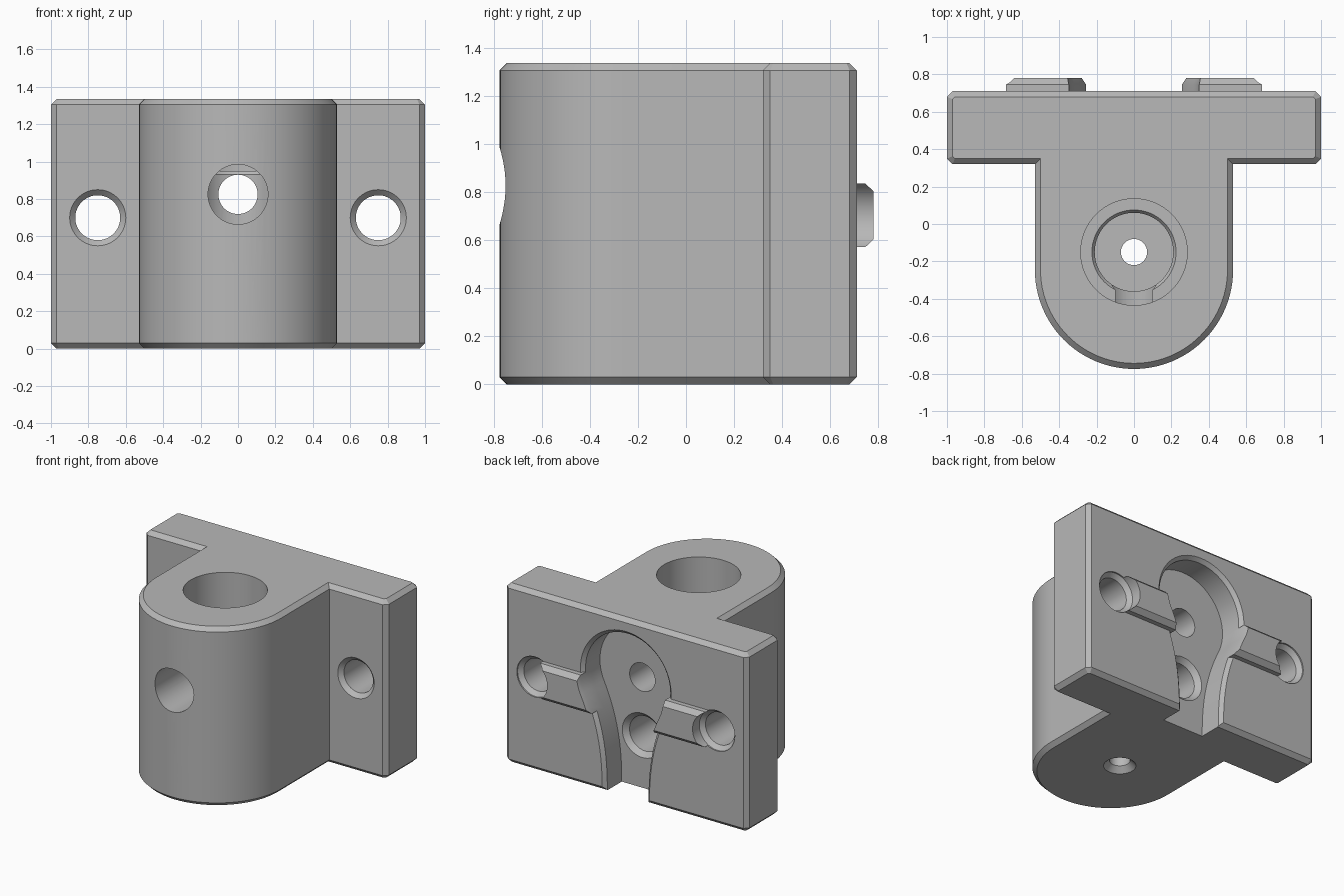
import bpy, bmesh, math
from mathutils import Vector

if "Cube" in bpy.data.objects:
    bpy.data.objects.remove(bpy.data.objects["Cube"], do_unlink=True)

HEIGHT, BACK, FRONT, CHAMFER = 1.335, 0.71, 0.32, 0.03

grey = bpy.data.materials.new("plain grey")
grey.diffuse_color = (0.48, 0.48, 0.48, 1)
grey.use_nodes = True
grey.node_tree.nodes["Principled BSDF"].inputs["Base Color"].default_value = grey.diffuse_color


def loft(name, rings):
    """Closed solid through a list of equal-length point rings."""
    bm = bmesh.new()
    loops = [[bm.verts.new(p) for p in ring] for ring in rings]
    n = len(loops[0])
    for a, b in zip(loops, loops[1:]):
        for i in range(n):
            j = (i + 1) % n
            bm.faces.new((a[i], a[j], b[j], b[i]))
    bm.faces.new(loops[0][::-1])
    bm.faces.new(loops[-1])
    bmesh.ops.recalc_face_normals(bm, faces=bm.faces[:])
    mesh = bpy.data.meshes.new(name)
    bm.to_mesh(mesh)
    bm.free()
    mesh.materials.append(grey)
    ob = bpy.data.objects.new(name, mesh)
    bpy.context.scene.collection.objects.link(ob)
    return ob


def offset(pts, d):
    """Mitred outward offset of a counter-clockwise outline."""
    out = []
    for i, p in enumerate(pts):
        a, b, c = Vector(pts[i - 1]), Vector(p), Vector(pts[(i + 1) % len(pts)])
        e, f = (b - a).normalized(), (c - b).normalized()
        m, n = Vector((e.y, -e.x)), Vector((f.y, -f.x))
        out.append(tuple(b + (m + n) * d / (1 + m.dot(n))))
    return out


def turned(name, axis, u, v, steps, sides=64):
    """Stepped round solid; steps are (radius, position along axis)."""
    rings = []
    for r, t in steps:
        ring = []
        for i in range(sides):
            a = math.tau * i / sides
            p, q = u + r * math.cos(a), v + r * math.sin(a)
            ring.append((p, q, t) if axis == "z" else (p, t, q))
        rings.append(ring)
    return loft(name, rings)


def combine(target, tool, operation="DIFFERENCE"):
    bpy.context.view_layer.objects.active = target
    mod = target.modifiers.new(tool.name, "BOOLEAN")
    mod.operation, mod.solver, mod.object = operation, "EXACT", tool
    bpy.ops.object.modifier_apply(modifier=mod.name)
    bpy.data.objects.remove(tool, do_unlink=True)


# Main block: flat plate joined to a round-fronted boss, chamfered all round
R, CY = 0.53, -0.245
outline = [(R * math.cos(math.pi * (1 + i / 48)), CY + R * math.sin(math.pi * (1 + i / 48)))
           for i in range(49)]
side = [(R, FRONT), (1 - CHAMFER, FRONT), (1, FRONT + CHAMFER),
        (1, BACK - CHAMFER), (1 - CHAMFER, BACK)]
outline += side + [(-x, y) for x, y in reversed(side)]
inner = offset(outline, -CHAMFER)
block = loft("mounting_block", [[(x, y, z) for x, y in ring] for ring, z in (
    (inner, 0), (outline, CHAMFER), (outline, HEIGHT - CHAMFER), (inner, HEIGHT))])

# Keyhole outline of the rear recess: round head, flared neck open at the bottom
HR, HZ, A = 0.35, 0.865, math.radians(-25)
jx, jz = HR * math.cos(A), HZ + HR * math.sin(A)
neck = [(0.17, -0.2)]
for i in range(14):
    z = jz * i / 14
    neck.append((0.17 + (jx - 0.17) * (z / jz) ** 2.36, z))
head = [(HR * math.cos(t), HZ + HR * math.sin(t))
        for t in (A + (math.pi - 2 * A) * i / 48 for i in range(49))]
keyhole = neck + head + [(-x, z) for x, z in reversed(neck)]


def recess(name, levels):
    return loft(name, [[(x, y, z) for x, z in (offset(keyhole, d) if d else keyhole)]
                       for d, y in levels])


combine(block, recess("recess_rim", [(0, 0.6), (0, BACK - 0.025), (0.025, BACK), (0.025, 0.8)]))

# Raised locating ribs on the back
rib = [(0.57, 0.62), (0.835, 0.62), (0.835, 0.745), (0.802, 0.78), (0.603, 0.78), (0.57, 0.745)]
for s in (-1, 1):
    combine(block, loft("rib", [[(s * x, y, z) for z, y in rib] for x in (0.2, 0.8)]), "UNION")

combine(block, recess("recess_cut", [(0, 0.515), (0, 0.745), (0.012, 0.785), (0.012, 0.9)]))

# Side screw holes, countersunk at both ends
for s in (-1, 1):
    combine(block, turned("screw_hole", "y", s * 0.75, 0.7, [
        (0.15, 0.2), (0.15, FRONT), (0.12, FRONT + 0.03),
        (0.12, BACK - 0.04), (0.15, BACK - 0.01), (0.15, 0.9)]))

# Stepped vertical bore with a small countersunk drain underneath
combine(block, turned("vertical_bore", "z", 0, -0.15, [
    (0.15, -0.04), (0.07, 0.04), (0.07, 0.58), (0.21, 0.58),
    (0.21, 0.93), (0.225, 0.95), (0.285, 0.95), (0.285, 1.5)]))

# Cross holes: front access, rear through hole and lower rear pocket
combine(block, turned("front_hole", "y", 0, 0.825, [(0.16, -1), (0.16, -0.15)]))
combine(block, turned("rear_hole", "y", 0, 0.825, [(0.105, -0.14), (0.105, 0.6)]))
combine(block, turned("lower_pocket", "y", 0, 0.39, [
    (0.13, -0.22), (0.13, 0.48), (0.165, 0.515), (0.165, 0.6)]))

# Smooth the round walls, keep the machined edges crisp
bpy.ops.object.select_all(action="DESELECT")
block.select_set(True)
bpy.context.view_layer.objects.active = block
bpy.ops.object.shade_smooth_by_angle(angle=math.radians(25))
